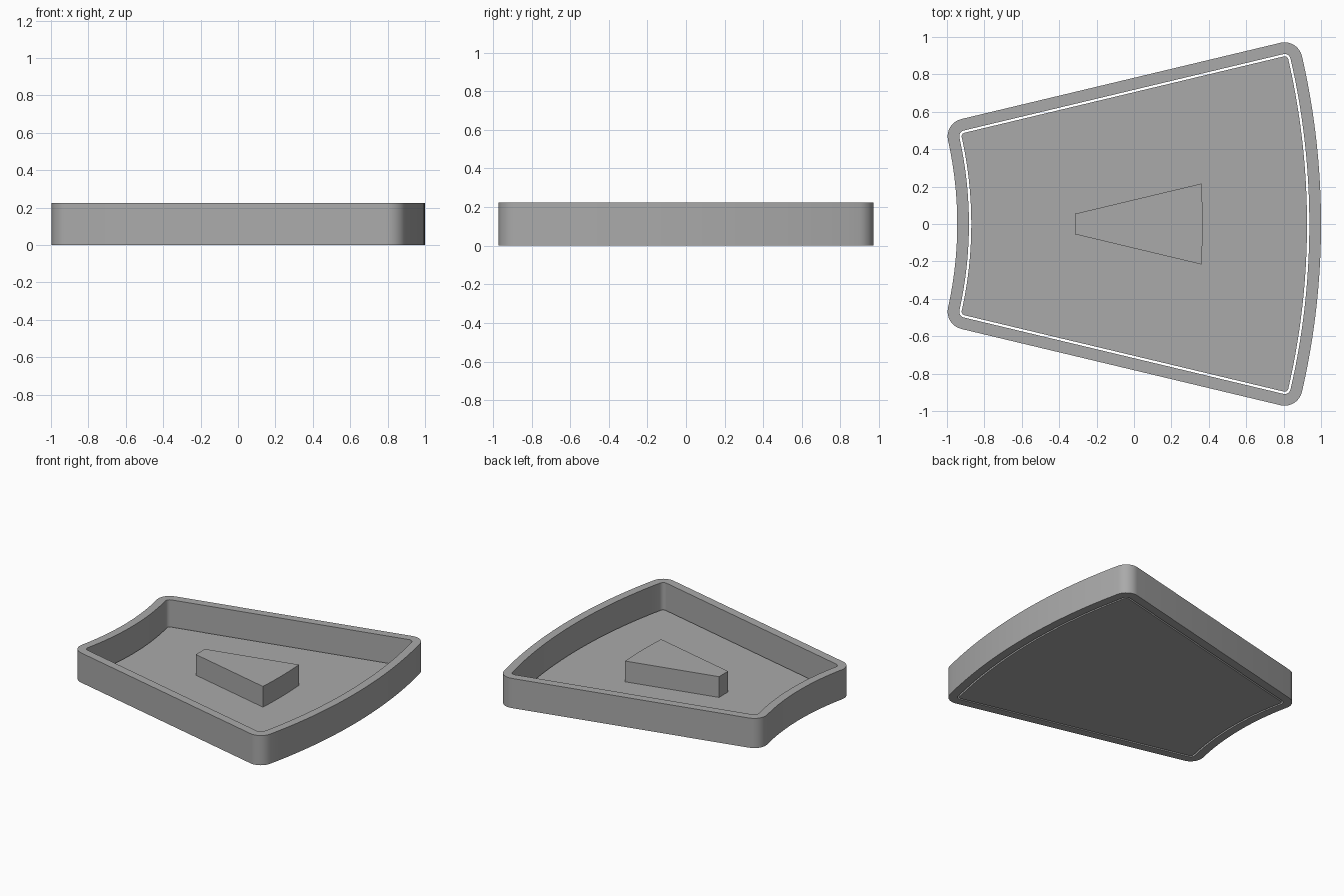
import bpy, bmesh
from math import atan2, sqrt, cos, sin, pi

cube = bpy.data.objects.get("Cube")
if cube:
    bpy.data.objects.remove(cube)

CENTRE_X = -3.0          # shared centre of all the arcs
SLOPE = 0.239            # slope of the straight sides
HEIGHT = 0.225
PLATE_TOP = 0.025

grey = bpy.data.materials.new("plain grey")
grey.use_nodes = True
grey.diffuse_color = (0.4, 0.4, 0.4, 1)
grey.node_tree.nodes["Principled BSDF"].inputs["Base Color"].default_value = (0.4, 0.4, 0.4, 1)


def arc(cx, cy, radius, start, end, steps):
    return [(cx + radius * cos(start + (end - start) * i / steps),
             cy + radius * sin(start + (end - start) * i / steps))
            for i in range(steps + 1)]


def corner(radius, offset):
    """Where a side line meets an arc, as x, y and angle about the arc centre."""
    a, b = 1 + SLOPE ** 2, SLOPE * CENTRE_X + offset
    u = (-SLOPE * b + sqrt((SLOPE * b) ** 2 - a * (b * b - radius ** 2))) / a
    y = SLOPE * u + b
    return CENTRE_X + u, y, atan2(y, u)


def sector(r_in, r_out, offset, grow=0.0):
    """Ring sector outline, grown outward with round corners."""
    ox, oy, oa = corner(r_out, offset)
    ix, iy, ia = corner(r_in, offset)
    side = pi / 2 + atan2(SLOPE, 1)
    half = arc(CENTRE_X, 0, r_out + grow, 0, oa, 16)
    if grow:
        half += arc(ox, oy, grow, oa, side, 8)[1:]
        half += arc(ix, iy, grow, side, ia + pi, 8)
        half += arc(CENTRE_X, 0, r_in - grow, ia, 0, 16)[1:]
    else:
        half += arc(CENTRE_X, 0, r_in, ia, 0, 16)
    return half + [(x, -y) for x, y in half[-2:0:-1]]


def make(name, outline, z0, z1, hole=None):
    """Upright walls on an outline, closed by caps or by a ring to a hole."""
    bm = bmesh.new()
    loops = [[bm.verts.new((x, y, z)) for x, y in pts]
             for pts in (outline, hole) if pts for z in (z0, z1)]

    def bridge(a, b):
        for i in range(len(a)):
            j = (i + 1) % len(a)
            bm.faces.new((a[i], a[j], b[j], b[i]))

    bridge(loops[0], loops[1])
    if hole:
        bridge(loops[1], loops[3])
        bridge(loops[3], loops[2])
        bridge(loops[2], loops[0])
    else:
        bm.faces.new(loops[0][::-1])
        bm.faces.new(loops[1])
    bmesh.ops.recalc_face_normals(bm, faces=bm.faces)
    mesh = bpy.data.meshes.new(name)
    bm.to_mesh(mesh)
    bm.free()
    mesh.materials.append(grey)
    obj = bpy.data.objects.new(name, mesh)
    bpy.context.collection.objects.link(obj)
    bpy.ops.object.select_all(action="DESELECT")
    obj.select_set(True)
    bpy.context.view_layer.objects.active = obj
    bpy.ops.object.shade_smooth_by_angle()


# Rim, floor with a narrow gap around it, and the raised wedge
core = (2.15, 3.905, 0.684)
make("rim", sector(*core, 0.095), 0, HEIGHT, sector(*core, 0.0325))
make("floor_plate", sector(*core, 0.02), 0, PLATE_TOP)
make("wedge_block", sector(2.685, 3.367, 0.13), PLATE_TOP, 0.182)
